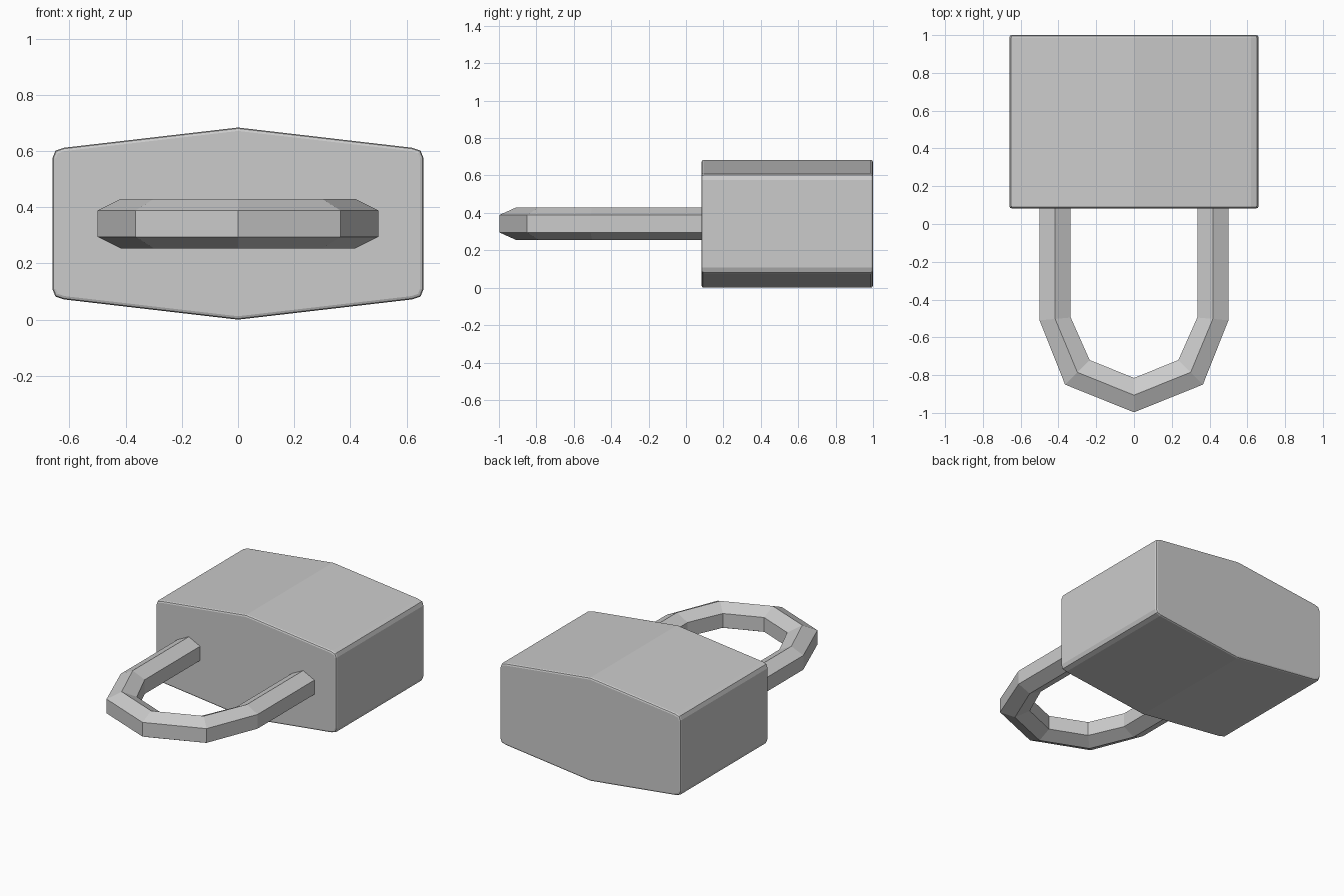
import bpy

if "Cube" in bpy.data.objects:
    bpy.data.objects.remove(bpy.data.objects["Cube"])

MID_Z = 0.342


def make_object(name, verts, faces):
    mesh = bpy.data.meshes.new(name)
    mesh.from_pydata(verts, [], faces)
    mesh.update()
    obj = bpy.data.objects.new(name, mesh)
    bpy.context.collection.objects.link(obj)
    return obj


def bridge(rings):
    """Join equal-sized rings into a closed solid with capped ends."""
    n = len(rings[0])
    verts = [v for ring in rings for v in ring]
    faces = [(r * n + i, r * n + (i + 1) % n, (r + 1) * n + (i + 1) % n, (r + 1) * n + i)
             for r in range(len(rings) - 1) for i in range(n)]
    last = (len(rings) - 1) * n
    faces += [tuple(reversed(range(n))), tuple(range(last, last + n))]
    return verts, faces


# Body: ridged six-sided profile with softened corners, extruded along y
quarter = [(0.66, 0.235), (0.65, 0.26), (0.62, 0.27)]
right = [(x, -z) for x, z in reversed(quarter)] + quarter
profile = right + [(0, 0.342)] + [(-x, -z) for x, z in right] + [(0, -0.342)]
body = make_object("lock_body", *bridge(
    [[(x, y, MID_Z + z) for x, z in profile] for y in (1.0, 0.083)]))
bevel = body.modifiers.new("rim", "BEVEL")
bevel.width = 0.012
bevel.segments = 2
bevel.limit_method = "ANGLE"
bevel.angle_limit = 1.0

# Shackle: hexagonal section swept along paired outer and inner paths
half = [((0.5, 0.12), (0.335, 0.12)),
        ((0.5, -0.51), (0.335, -0.495)),
        ((0.365, -0.85), (0.235, -0.72))]
path = half + [((0, -0.997), (0, -0.815))]
path += [((-o[0], o[1]), (-i[0], i[1])) for o, i in reversed(half)]
rings = []
for (ox, oy), (ix, iy) in path:
    mx, my = (ox + ix) / 2, (oy + iy) / 2
    rings.append([(ox, oy, MID_Z - 0.047), (ox, oy, MID_Z + 0.047),
                  (mx, my, MID_Z + 0.088), (ix, iy, MID_Z + 0.047),
                  (ix, iy, MID_Z - 0.047), (mx, my, MID_Z - 0.088)])
shackle = make_object("shackle", *bridge(rings))

# Consistent outward normals
for obj in (body, shackle):
    bpy.context.view_layer.objects.active = obj
    obj.select_set(True)
    bpy.ops.object.mode_set(mode="EDIT")
    bpy.ops.mesh.select_all(action="SELECT")
    bpy.ops.mesh.normals_make_consistent(inside=False)
    bpy.ops.object.mode_set(mode="OBJECT")
    obj.select_set(False)
